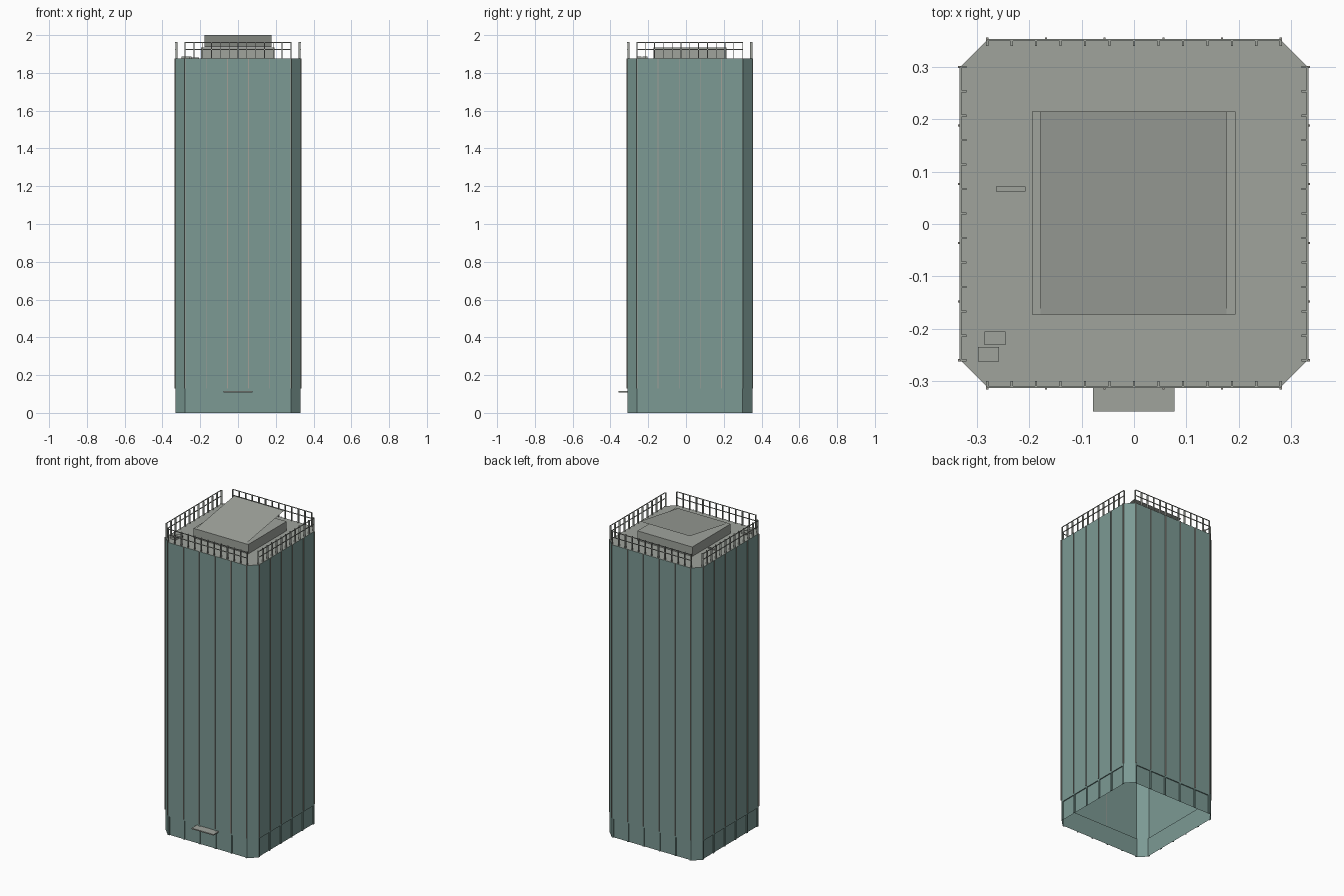
import bpy, bmesh, math
from mathutils import Matrix, Vector

if "Cube" in bpy.data.objects:
    bpy.data.objects.remove(bpy.data.objects["Cube"], do_unlink=True)

WALL, FLAT, TOP = 0.331, 0.28, 1.875   # wall distance, half flat side, roof height
BASE = 0.12                            # top of ground floor panels
CENTRE = Vector((0, 0.02, 0))
BAYS = 5


def material(name, rgb):
    m = bpy.data.materials.new(name)
    m.use_nodes = True
    m.diffuse_color = (*rgb, 1)
    m.node_tree.nodes["Principled BSDF"].inputs["Base Color"].default_value = (*rgb, 1)
    return m


teal = material("teal_glass", (0.2, 0.32, 0.295))
grey = material("roof_grey", (0.35, 0.37, 0.335))
stone = material("warm_grey", (0.36, 0.35, 0.31))


def box(bm, x0, x1, y0, y1, z0, z1):
    mat = Matrix.Translation(((x0 + x1) / 2, (y0 + y1) / 2, (z0 + z1) / 2))
    mat = mat @ Matrix.Diagonal((x1 - x0, y1 - y0, z1 - z0, 1))
    bmesh.ops.create_cube(bm, size=1, matrix=mat)


def quad(bm, *pts):
    bm.faces.new([bm.verts.new(p) for p in pts])


def upright(bm, a, b, z0, z1):
    quad(bm, (*a, z0), (*b, z0), (*b, z1), (*a, z1))


def finish(bm, name, mat):
    mesh = bpy.data.meshes.new(name)
    bm.to_mesh(mesh)
    bm.free()
    mesh.materials.append(mat)
    ob = bpy.data.objects.new(name, mesh)
    bpy.context.collection.objects.link(ob)
    return ob


def four_sides(build, name, mat):
    """Build one front side and repeat it around the tower."""
    bm = bmesh.new()
    for i in range(4):
        start = len(bm.verts)
        build(bm)
        bm.verts.ensure_lookup_table()
        turn = Matrix.Translation(CENTRE) @ Matrix.Rotation(i * math.pi / 2, 4, "Z")
        bmesh.ops.transform(bm, matrix=turn, verts=bm.verts[start:])
    return finish(bm, name, mat)


def spaced(count):
    return [-FLAT + 2 * FLAT * i / count for i in range(count + 1)]


# Walls, open underneath, with a slightly recessed ground floor
def wall_side(bm):
    back = -WALL + 0.006
    upright(bm, (-FLAT, -WALL), (FLAT, -WALL), BASE, TOP)
    upright(bm, (-FLAT, back), (FLAT, back), 0, BASE)
    upright(bm, (FLAT, -WALL), (WALL, -FLAT), 0, TOP)
    quad(bm, (-FLAT, back, BASE), (FLAT, back, BASE),
         (FLAT, -WALL, BASE), (-FLAT, -WALL, BASE))
    for x in spaced(BAYS):
        x = max(-FLAT + 0.005, min(FLAT - 0.005, x))
        box(bm, x - 0.005, x + 0.005, -WALL, back, 0, BASE)


four_sides(wall_side, "tower_walls", teal)


# Thin vertical fins between the bays
def fin_side(bm):
    for x in spaced(BAYS):
        box(bm, x - 0.002, x + 0.002, -WALL - 0.005, -WALL, BASE + 0.01, TOP)


four_sides(fin_side, "facade_fins", stone)


# Roof railing: posts and two rails on each side
def rail_side(bm):
    for x in spaced(12):
        box(bm, x - 0.002, x + 0.002, -WALL, -WALL + 0.011, TOP, 1.963)
    for z in (1.924, 1.961):
        box(bm, -FLAT, FLAT, -WALL - 0.002, -WALL + 0.002, z - 0.002, z + 0.002)


four_sides(rail_side, "roof_railing", grey)

# Roof deck
bm = bmesh.new()
corners = []
for i in range(4):
    turn = Matrix.Rotation(i * math.pi / 2, 4, "Z")
    for p in ((-FLAT, -WALL, TOP), (FLAT, -WALL, TOP)):
        corners.append(bm.verts.new(turn @ Vector(p) + CENTRE))
bm.faces.new(corners)
finish(bm, "roof_deck", grey)

# Plant room with a sloping sheet above it
bm = bmesh.new()
box(bm, -0.195, 0.194, -0.173, 0.215, TOP, 1.935)
finish(bm, "plant_room", grey)
bm = bmesh.new()
quad(bm, (-0.178, -0.173, 1.936), (0.177, -0.173, 1.936),
     (0.177, 0.215, 2), (-0.178, 0.215, 2))
finish(bm, "sloping_roof_sheet", grey)

# Small roof units
bm = bmesh.new()
box(bm, -0.285, -0.245, -0.231, -0.205, TOP, 1.888)
box(bm, -0.298, -0.258, -0.262, -0.235, TOP, 1.888)
box(bm, -0.263, -0.207, 0.062, 0.072, TOP, 1.882)
finish(bm, "roof_units", grey)

# Entrance canopy
bm = bmesh.new()
box(bm, -0.078, 0.077, -0.358, -0.305, 0.109, 0.116)
finish(bm, "entrance_canopy", grey)
